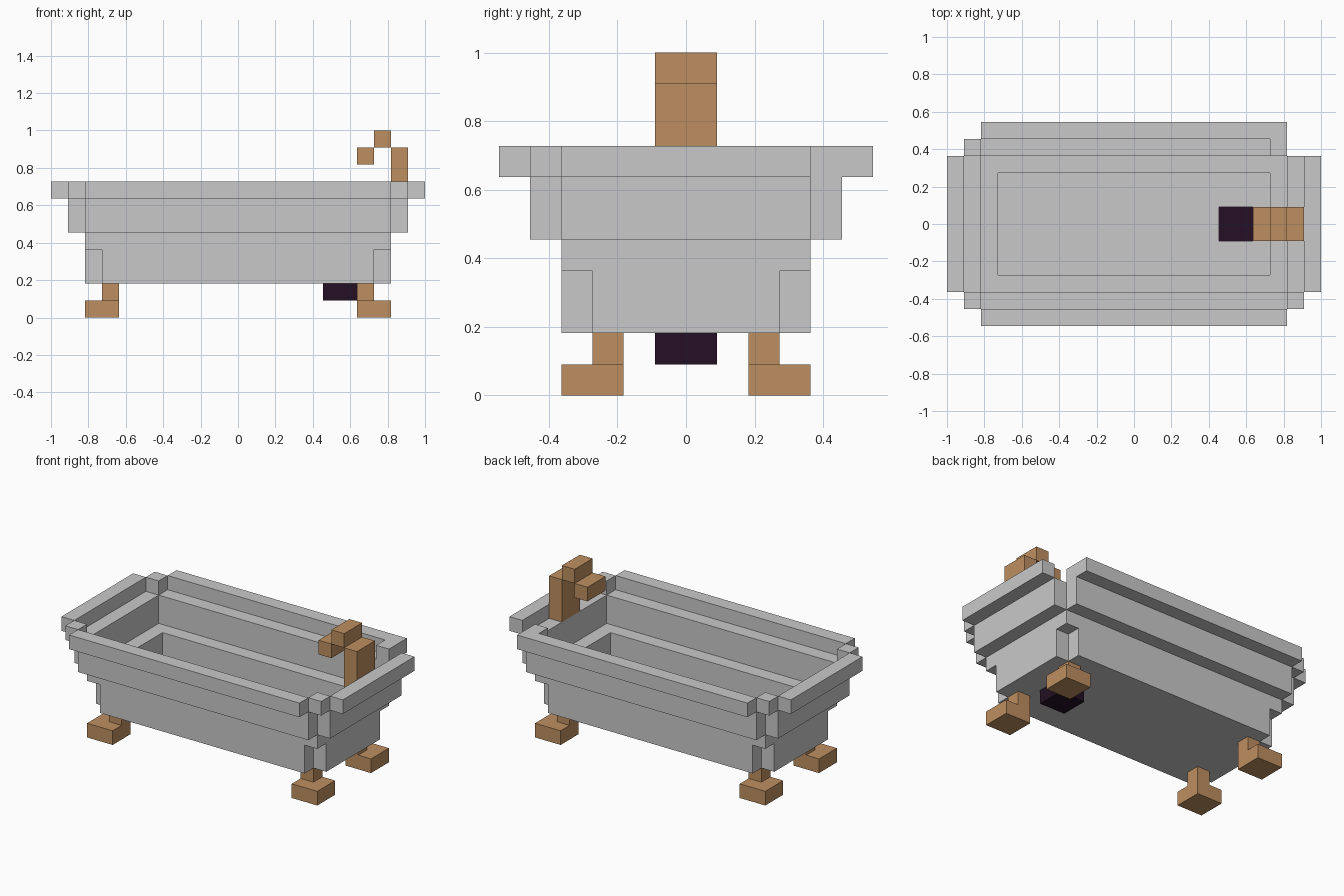
import bpy, bmesh, math
from mathutils import Vector

if "Cube" in bpy.data.objects:
    bpy.data.objects.remove(bpy.data.objects["Cube"])

U = 1 / 11  # one block


def mat(name, rgb):
    m = bpy.data.materials.new(name)
    m.diffuse_color = (*rgb, 1)
    m.use_nodes = True
    m.node_tree.nodes["Principled BSDF"].inputs["Base Color"].default_value = m.diffuse_color
    return m


grey = mat("tub grey", (0.584, 0.584, 0.584))
brass = mat("warm brass", (0.515, 0.275, 0.117))
dark = mat("drain dark", (0.017, 0.005, 0.018))


def box(x0, x1, y0, y1, z0, z1):
    return {(x, y, z) for x in range(x0, x1) for y in range(y0, y1) for z in range(z0, z1)}


def walls(x, y, z0, z1):
    """Four one-block walls with open corners; x, y are the outer half sizes."""
    return (box(-x, x, -y, y, z0, z1)
            - box(1 - x, x - 1, 1 - y, y - 1, z0, z1)) - corners(x, y, z0, z1)


def corners(x, y, z0, z1):
    c = set()
    for cx in (-x, x - 1):
        for cy in (-y, y - 1):
            c |= box(cx, cx + 1, cy, cy + 1, z0, z1)
    return c


parts = {}

# Basin: floor with drain hole, lower walls closed at the corners on top
floor = box(-8, 8, -3, 3, 2, 3) - box(5, 7, -1, 1, 2, 3)
parts["basin"] = (floor | walls(9, 4, 2, 5) | corners(9, 4, 4, 5), grey)

# Middle walls step outward
parts["middle_wall"] = (walls(10, 5, 5, 7), grey)

# Rim: four outer rails and corner blocks, one of which sits inside the rail
rim = box(-9, 9, -6, -5, 7, 8) | box(-9, 9, 5, 6, 7, 8)
rim |= box(-11, -10, -4, 4, 7, 8) | box(10, 11, -4, 4, 7, 8)
rim |= corners(10, 5, 7, 8) - {(9, 4, 7)} | {(8, 4, 7)}
parts["rim"] = (rim, grey)

# Tap and drain
parts["tap"] = (box(9, 10, -1, 1, 7, 10) | box(8, 9, -1, 1, 10, 11)
                | box(7, 8, -1, 1, 9, 10), brass)
parts["drain"] = (box(5, 7, -1, 1, 1, 2), dark)

# Four feet, mirrored from one
foot = box(7, 9, 2, 4, 0, 1) | box(7, 8, 2, 3, 1, 2)
for sx, nx in ((1, "right"), (-1, "left")):
    for sy, ny in ((1, "back"), (-1, "front")):
        cells = {(x if sx > 0 else -1 - x, y if sy > 0 else -1 - y, z) for x, y, z in foot}
        parts[f"{ny}_{nx}_foot"] = (cells, brass)

solid = set().union(*(c for c, _ in parts.values()))


def build(name, cells, material):
    """Outer skin of the blocks, merged into large flat faces."""
    bm = bmesh.new()
    for c in cells:
        mid = Vector(c) + Vector((0.5, 0.5, 0.5))
        for axis in range(3):
            for s in (-1, 1):
                n = list(c)
                n[axis] += s
                if tuple(n) in solid:
                    continue
                d, a, b = Vector(), Vector(), Vector()
                d[axis], a[(axis + 1) % 3], b[(axis + 2) % 3] = s / 2, 0.5, s / 2
                quad = (-a - b, a - b, a + b, b - a)
                bm.faces.new([bm.verts.new((mid + d + q) * U) for q in quad])
    bmesh.ops.remove_doubles(bm, verts=bm.verts, dist=1e-4)
    bmesh.ops.dissolve_limit(bm, angle_limit=math.radians(1), verts=bm.verts, edges=bm.edges)
    me = bpy.data.meshes.new(name)
    bm.to_mesh(me)
    bm.free()
    me.materials.append(material)
    bpy.context.collection.objects.link(bpy.data.objects.new(name, me))


for name, (cells, material) in parts.items():
    build(name, cells, material)
